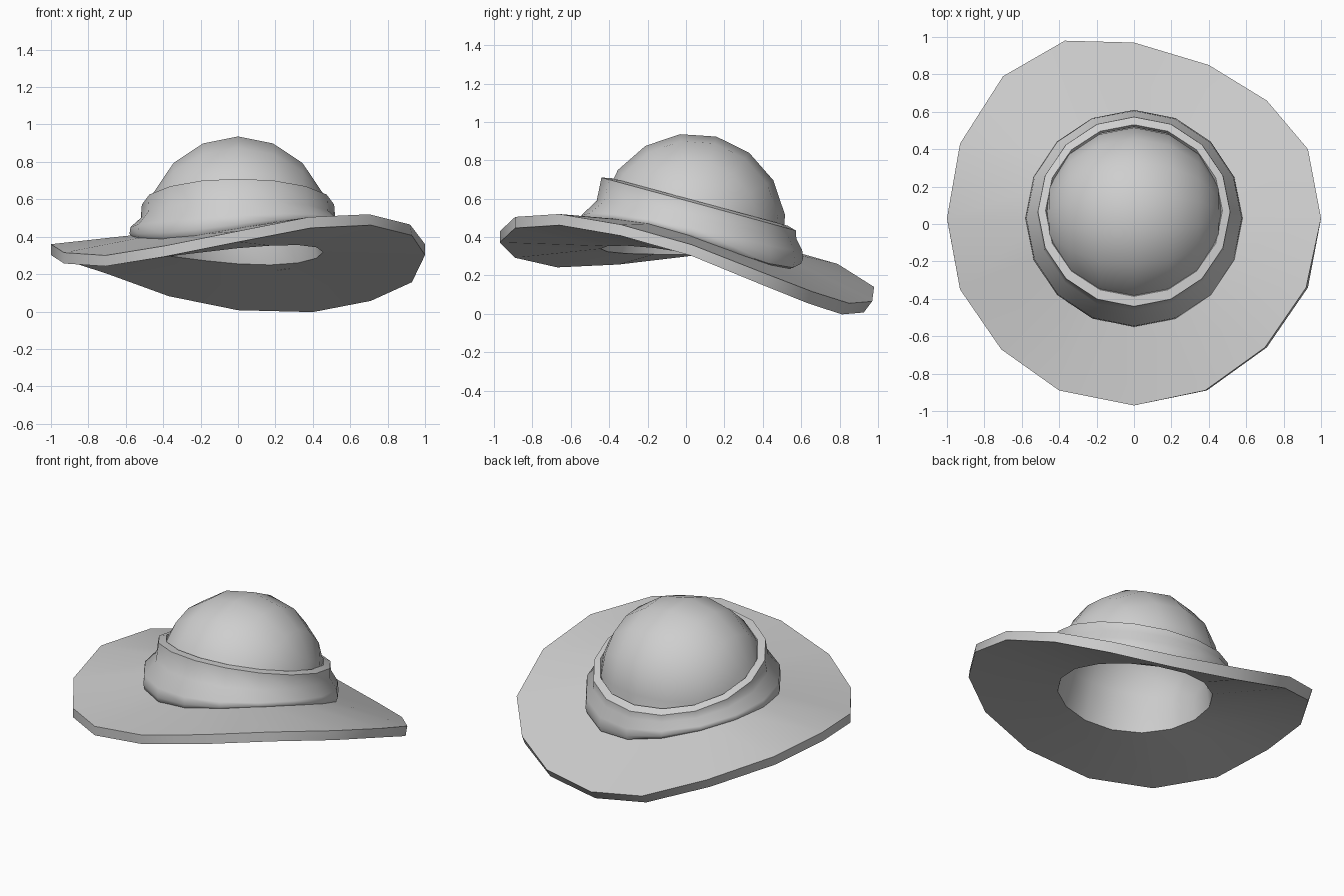
import bpy, math

if "Cube" in bpy.data.objects:
    bpy.data.objects.remove(bpy.data.objects["Cube"])

N = 16

grey = bpy.data.materials.new("light grey felt")
grey.diffuse_color = (0.62, 0.62, 0.62, 1)
grey.use_nodes = True
grey.node_tree.nodes["Principled BSDF"].inputs["Base Color"].default_value = grey.diffuse_color


def ring(r, cy, cz, fall, saddle=0, twist=0, roll=0, squash=1):
    """Circle in plan, falling towards the back, warped like the brim, rolled to one side."""
    pts = []
    for i in range(N):
        a = 2 * math.pi * i / N
        z = (cz - fall * math.sin(a) + roll * math.cos(a)
             + saddle * math.cos(2 * a) - twist * math.sin(2 * a))
        pts.append((r * math.cos(a), cy + squash * r * math.sin(a), z))
    return pts


def make_object(name, verts, faces, angle):
    mesh = bpy.data.meshes.new(name)
    mesh.from_pydata(verts, [], faces)
    mesh.materials.append(grey)
    obj = bpy.data.objects.new(name, mesh)
    bpy.context.collection.objects.link(obj)
    bpy.ops.object.select_all(action='DESELECT')
    obj.select_set(True)
    bpy.context.view_layer.objects.active = obj
    bpy.ops.object.shade_smooth_by_angle(angle=math.radians(angle))
    return obj


def loft(name, rings, angle=35):
    """Skin closed rings, listed from the top down."""
    verts = [p for r in rings for p in r]
    faces = []
    for k in range(len(rings) - 1):
        for i in range(N):
            j = (i + 1) % N
            faces.append((k * N + i, (k + 1) * N + i, (k + 1) * N + j, k * N + j))
    return make_object(name, verts, faces, angle)


def dome(name, R, CY, CZ, skirt, inward=False):
    """Half sphere with poles at the sides, open face tipped back, with a wall down to skirt."""
    verts = [(R, CY, CZ), (-R, CY, CZ)]
    for k in range(9):
        p = math.radians(-15 + 22.5 * k)
        for j in range(1, 8):
            t = math.radians(22.5 * j)
            s = R * math.sin(t)
            verts.append((R * math.cos(t), CY + s * math.cos(p), CZ + s * math.sin(p)))
    faces = []
    for k in range(8):
        a, b = 2 + 7 * k, 9 + 7 * k
        faces += [(0, a, b), (1, b + 6, a + 6)]
        faces += [(a + j, a + j + 1, b + j + 1, b + j) for j in range(6)]
    edge = [0, *range(2, 9), 1, *range(64, 57, -1)]
    base = len(verts)
    verts += skirt
    for i in range(N):
        j = (i + 1) % N
        faces.append((edge[i], base + i, base + j, edge[j]))
    if inward:
        faces = [f[::-1] for f in faces]
    return make_object(name, verts, faces, 50)


# Warped brim: upper rim points counter-clockwise from the right side
rim = [(1, .03, .36), (.93, .40, .215), (.71, .66, .115), (.40, .85, .055),
       (0, .97, .065), (-.37, .98, .14), (-.70, .79, .26), (-.93, .43, .335),
       (-1, .03, .36), (-.93, -.35, .315), (-.71, -.67, .30), (-.40, -.89, .35),
       (0, -.97, .43), (.38, -.89, .505), (.70, -.66, .52), (.92, -.34, .465)]
under = [(x + (.01 if x > .3 and y < 0 else 0), y - .045 * max(0, y), z - .058)
         for x, y, z in rim]
hole = ring(.455, .01, .305, .042, .008, .018, .004)
collar = ring(.50, .02, .39, .08, .025, .045)
loft("brim", [collar, rim, under, hole])

# Crown and the lining inside it
dome("crown", .488, .032, .452, collar)
dome("crown_lining", .43, .032, .452, hole, inward=True)

# Hat band: tilted collar with a flat lip and a flared foot that sinks into the brim
loft("hat_band", [
    ring(.462, .07, .560, .122, squash=.97),
    ring(.473, .072, .583, .124, squash=.97),
    ring(.514, .066, .572, .138, squash=.985),
    ring(.52, .055, .495, .100, .005, .005),
    ring(.575, .03, .437, .090, .014, .020),
    ring(.58, .03, .397, .090, .020, .040),
    ring(.571, .03, .374, .088, .024, .050),
    ring(.50, .02, .345, .080, .025, .050),
], angle=50)
